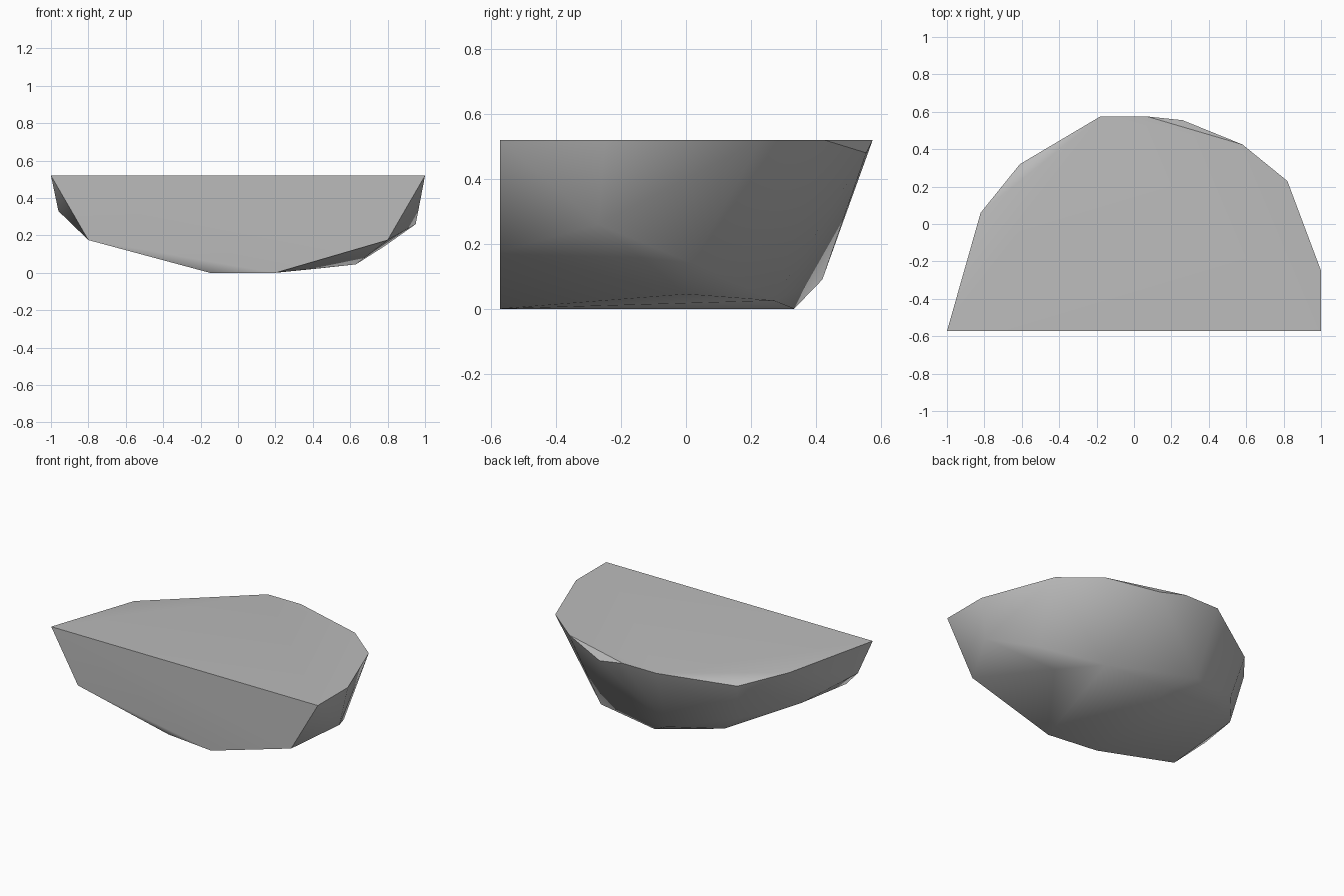
import bpy, bmesh, math

cube = bpy.data.objects.get("Cube")
if cube:
    bpy.data.objects.remove(cube)

# Grey stone
stone = bpy.data.materials.new("grey_stone")
stone.use_nodes = True
colour = (0.5, 0.5, 0.5, 1)
stone.diffuse_color = colour
bsdf = next(n for n in stone.node_tree.nodes if n.type == 'BSDF_PRINCIPLED')
bsdf.inputs["Base Color"].default_value = colour
bsdf.inputs["Roughness"].default_value = 0.9

FRONT, TOP = -0.573, 0.52

# Flat top outline, going round the back
rim = [(-1, FRONT), (1, FRONT), (1, -.25), (.82, .23), (.58, .425),
       (.07, .575), (-.18, .575)]

# Chipped corners just below the rim
chips = [(.26, .555, .48), (-.61, .32, .45), (-.82, .06, .5)]

# Lower edge of the flat front face
front_edge = [(-.8, FRONT, .175), (.2, FRONT, 0), (.8, FRONT, .175)]

# Knuckles round the sides, and corners of the underside
sides = [(.95, -.27, .26), (.78, .02, .14), (-.15, .42, .09),
         (-.56, .25, .19), (-.82, -.07, .245), (-.96, -.47, .33)]
underside = [(.63, 0, .045), (.45, .27, .025), (0, .333, 0),
             (-.45, .23, .085), (-.15, -.53, 0)]

# The boulder is one convex chunk wrapped round those corners
bm = bmesh.new()
corners = [(x, y, TOP) for x, y in rim] + chips + front_edge + sides + underside
for corner in corners:
    bm.verts.new(corner)
bmesh.ops.convex_hull(bm, input=bm.verts[:])
bmesh.ops.dissolve_limit(bm, angle_limit=math.radians(1),
                         verts=bm.verts[:], edges=bm.edges[:])
bmesh.ops.recalc_face_normals(bm, faces=bm.faces[:])

mesh = bpy.data.meshes.new("boulder")
bm.to_mesh(mesh)
bm.free()
mesh.materials.append(stone)
boulder = bpy.data.objects.new("boulder", mesh)
bpy.context.collection.objects.link(boulder)

# Soft shading with sharp creases
bpy.context.view_layer.objects.active = boulder
boulder.select_set(True)
bpy.ops.object.shade_smooth_by_angle(angle=math.radians(40))
